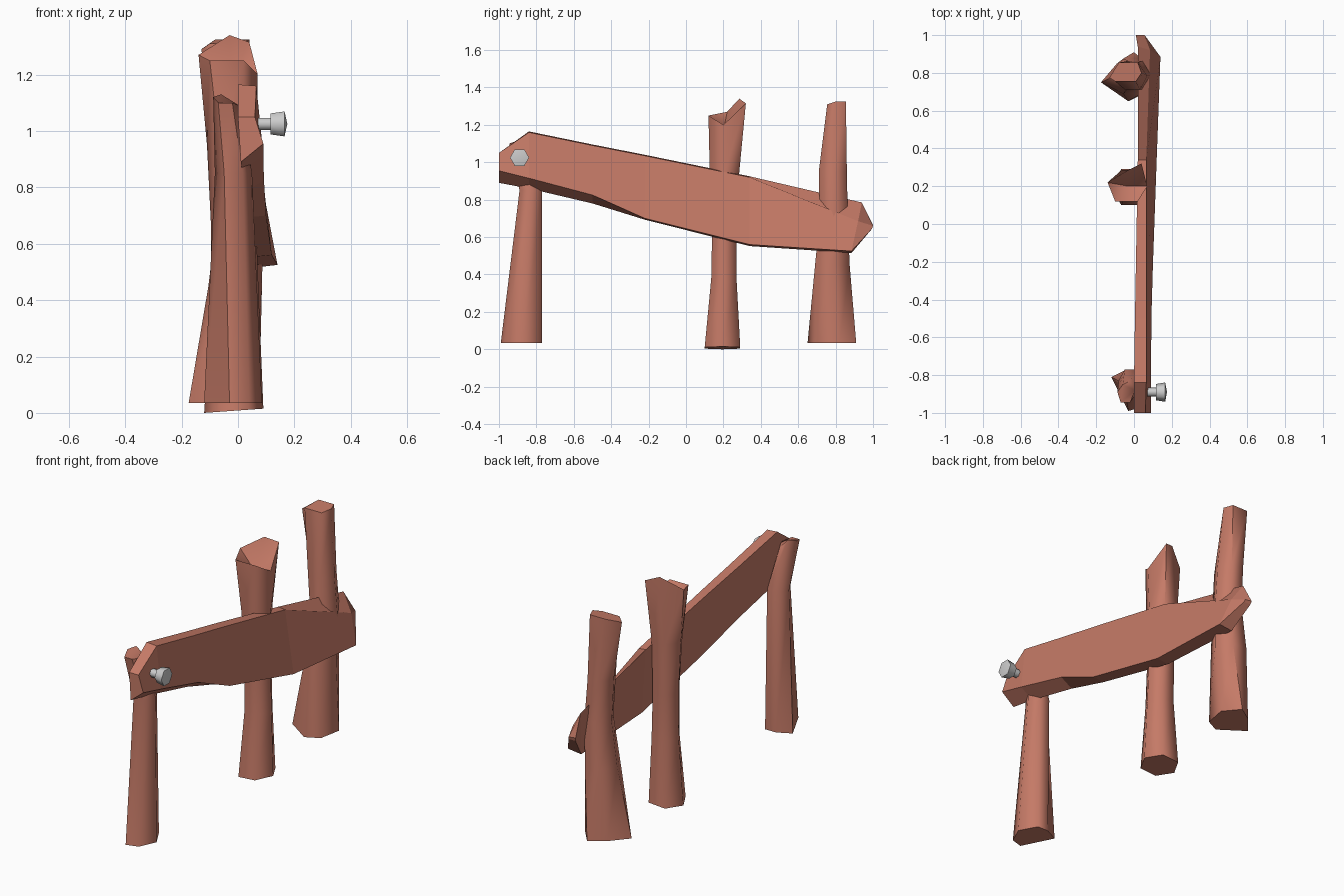
import bpy, bmesh, math

if "Cube" in bpy.data.objects:
    bpy.data.objects.remove(bpy.data.objects["Cube"])


def material(name, rgb):
    m = bpy.data.materials.new(name)
    m.diffuse_color = (*rgb, 1)
    m.use_nodes = True
    m.node_tree.nodes["Principled BSDF"].inputs["Base Color"].default_value = m.diffuse_color
    return m


WOOD = material("red brown wood", (0.56, 0.195, 0.135))
METAL = material("light grey metal", (0.60, 0.60, 0.60))
HEX = [(-1, 0), (-.5, -1), (.5, -1), (1, 0), (.5, 1), (-.5, 1)]


def hex_ring(x0, x1, y0, y1, z):
    """Six sided ring filling the given bounds."""
    return [((x0 + x1) / 2 + u * (x1 - x0) / 2,
             (y0 + y1) / 2 + v * (y1 - y0) / 2, z) for u, v in HEX]


def loft(name, rings, mat, smooth=None, notch=None):
    """Skin a stack of rings, with a flat or pointed/recessed last cap."""
    bm = bmesh.new()
    vs = [[bm.verts.new(p) for p in r] for r in rings]
    n = len(vs[0])
    for a, b in zip(vs, vs[1:]):
        for i in range(n):
            j = (i + 1) % n
            bm.faces.new((a[i], a[j], b[j], b[i]))
    bm.faces.new(vs[0][::-1])
    if notch:
        c = bm.verts.new(notch)
        for i in range(n):
            bm.faces.new((vs[-1][i], vs[-1][(i + 1) % n], c))
    else:
        bm.faces.new(vs[-1])
    bmesh.ops.recalc_face_normals(bm, faces=bm.faces)
    me = bpy.data.meshes.new(name)
    bm.to_mesh(me)
    bm.free()
    me.materials.append(mat)
    ob = bpy.data.objects.new(name, me)
    bpy.context.collection.objects.link(ob)
    if smooth:
        bpy.ops.object.select_all(action='DESELECT')
        ob.select_set(True)
        bpy.context.view_layer.objects.active = ob
        bpy.ops.object.shade_smooth_by_angle(angle=math.radians(smooth))
    return ob


def at(z, pts):
    return [(x, y, z) for x, y in pts]


# Short post behind the high end of the plank
loft("short_post", [
    at(0.035, [(-.12, -.81), (-.03, -.99), (.04, -.97), (.085, -.87), (.03, -.77), (-.04, -.77)]),
    hex_ring(-.082, .05, -.89, -.77, .85),
    [(-.088, -.89, 1.12), (-.07, -.945, 1.10), (-.02, -.945, 1.10),
     (.005, -.88, 1.09), (-.02, -.83, 1.08), (-.06, -.85, 1.13)],
], WOOD, 65)

# Middle post with a splintered, hollow top
base = hex_ring(-.12, .09, .10, .29, 0)
loft("middle_post", [
    [(x, y, .015 * (x + .12) / .21) for x, y, z in base],
    hex_ring(-.095, .075, .135, .27, .38),
    hex_ring(-.095, .065, .14, .27, .65),
    hex_ring(-.11, .065, .127, .285, .95),
    [(-.14, .22, 1.27), (-.10, .12, 1.25), (.02, .12, 1.25),
     (.07, .2, 1.2), (.04, .32, 1.315), (-.03, .285, 1.34)],
], WOOD, 65, notch=(-.03, .2, 1.17))

# Tall post at the low end of the plank, bent backwards at the top
loft("tall_post", [
    at(0.035, [(-.175, .75), (-.03, .65), (.05, .69), (.075, .82), (0, .91), (-.09, .85)]),
    hex_ring(-.105, .085, .69, .875, .45),
    hex_ring(-.075, .09, .715, .865, .70),
    hex_ring(-.085, .07, .71, .86, .95),
    [(-.13, .775, 1.29), (-.10, .755, 1.31), (.01, .755, 1.31),
     (.04, .80, 1.325), (.02, .855, 1.325), (-.08, .855, 1.325)],
], WOOD, 65)

# Slanting twisted plank: inner top, outer top, outer bottom, inner bottom
sections = [
    (-1.0, (0, 1.05), (.06, 1.05), (.09, .955), (.01, .89)),
    (-.84, (0, 1.165), (.065, 1.16), (.09, .915), (.015, .86)),
    (-.50, (.005, 1.095), (.065, 1.09), (.092, .825), (.02, .78)),
    (-.22, (.01, 1.04), (.065, 1.035), (.10, .70), (.03, .693)),
    (.34, (.02, .925), (.065, .92), (.12, .56), (.045, .552)),
]
rings = [[(x, y, z) for x, z in pts] for y, *pts in sections]
rings.append([(.02, .94, .785), (.085, .92, .685), (.14, .885, .525), (.055, .885, .515)])
rings.append([(.01, 1, .665), (.055, 1, .66), (.06, .995, .645), (.015, .995, .645)])
loft("slanting_plank", rings, WOOD)

# Bolt through the high end of the plank
def bolt_ring(x, r):
    return [(x, -.89 + r * math.cos(a), 1.025 + r * math.sin(a))
            for a in (i * math.pi / 3 for i in range(6))]


loft("bolt", [bolt_ring(.05, .024), bolt_ring(.12, .024), bolt_ring(.116, .043),
              bolt_ring(.165, .051)], METAL, 65, notch=(.175, -.89, 1.025))
